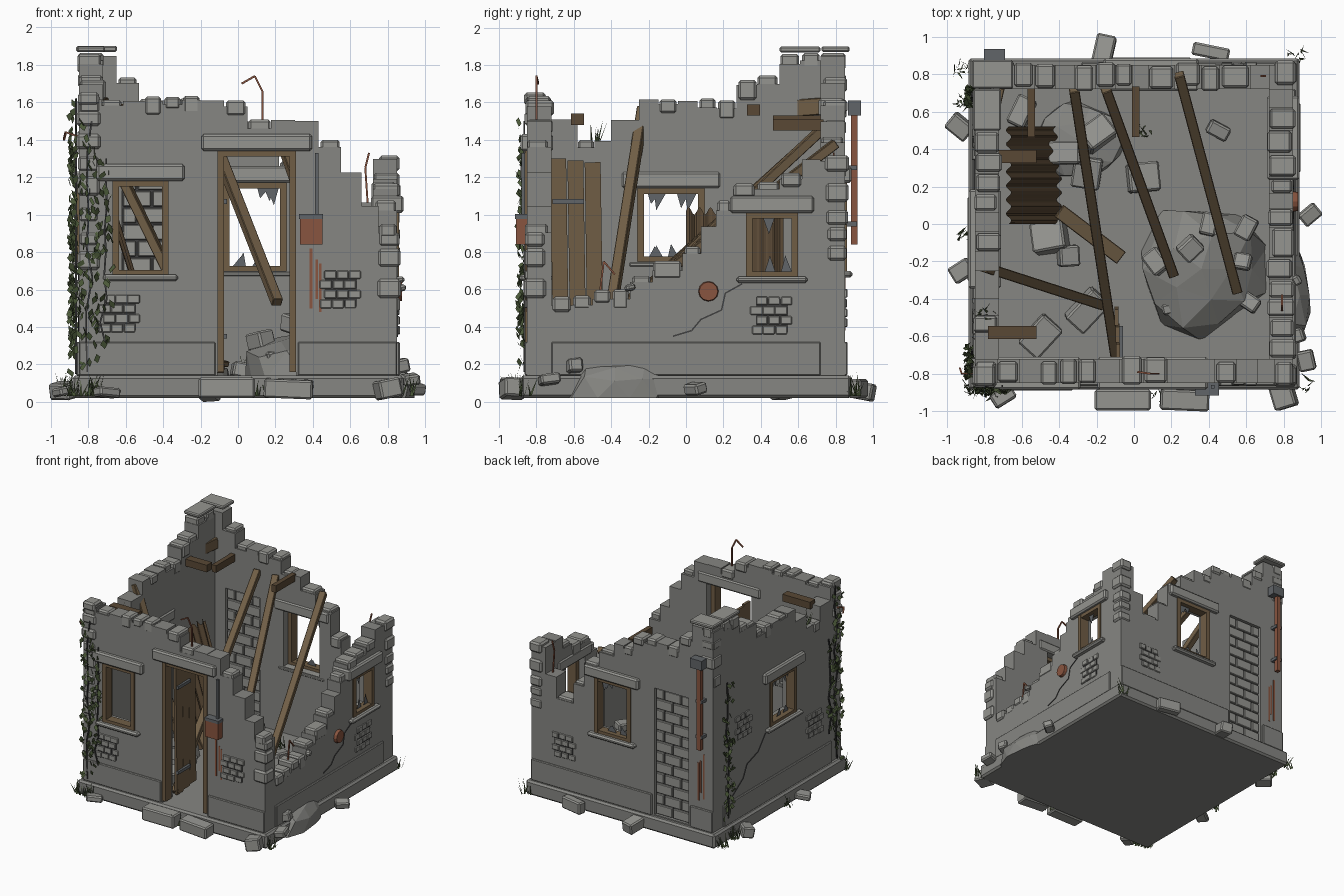
import bpy, bmesh, math, random
from mathutils import Vector, Matrix, Euler

if "Cube" in bpy.data.objects:
    bpy.data.objects.remove(bpy.data.objects["Cube"])
random.seed(7)
R = random.uniform
parts = {}

def mat(name, c):
    m = bpy.data.materials.new(name)
    m.diffuse_color = (*c, 1)
    m.use_nodes = True
    m.node_tree.nodes["Principled BSDF"].inputs["Base Color"].default_value = m.diffuse_color
    return m

WOOD, DARKWOOD = mat("wood", (.16, .11, .06)), mat("dark_wood", (.10, .065, .035))
RUST, LEAF = mat("rust", (.25, .09, .05)), mat("leaf", (.07, .10, .04))
METAL, DARK = mat("metal", (.12, .13, .14)), mat("dark", (.05, .05, .05))
STONE, PLASTER = mat("stone", (.30, .30, .28)), mat("plaster", (.24, .24, .225))

def part(name, m=None, bevel=0):
    if name not in parts:
        parts[name] = (bmesh.new(), m, bevel)
    return parts[name][0]

def box(bm, c, s, rot=(0, 0, 0)):
    bmesh.ops.create_cube(bm, size=1, matrix=Matrix.LocRotScale(Vector(c), Euler(rot), Vector(s)))

def beam(bm, p, q, w, t=None):
    p, q = Vector(p), Vector(q)
    d = q - p
    bmesh.ops.create_cube(bm, size=1, matrix=Matrix.LocRotScale((p + q) / 2, d.to_track_quat('Z', 'Y'), Vector((w, t or w, d.length))))

def path(bm, pts, w):
    for a, b in zip(pts, pts[1:]):
        beam(bm, a, b, w)

# wall coordinates: u along the wall, d depth inward from the outer face
def W(side, u, d, z):
    return Vector({'front': (u, -.85 + d, z), 'back': (u, .85 - d, z),
                   'left': (-.85 + d, u, z), 'right': (.85 - d, u, z)}[side])

def wbox(bm, side, u0, u1, d0, d1, z0, z1):
    a, b = W(side, u0, d0, z0), W(side, u1, d1, z1)
    box(bm, (a + b) / 2, [abs(x) for x in (b - a)])

def wall(side, start, cols, holes, stone_p=.75):
    """Stepped ruined wall: columns (end, top) with openings, capped by loose stones."""
    bm, st = part(side + "_wall", PLASTER), part("wall_top_stones", STONE, .012)
    pieces, u = [], start
    for end, top in cols:
        n = max(1, round((end - u) / .11))
        w = (end - u) / n
        for i in range(n):
            a, b, cap = u + i * w, u + (i + 1) * w, random.random() < stone_p
            pieces.append((a, b, top - (R(.02, .06) if cap else R(0, .015))))
            if cap:
                h = R(.07, .11)
                wbox(st, side, a + R(.002, .012), b - R(.002, .012), R(-.015, .01), R(.11, .145), top - h, top + R(-.012, .005))
        u = end
    us = sorted({round(v, 4) for p in pieces for v in p[:2]} | {v for h in holes for v in h[:2]})
    zs = sorted({.14} | {p[2] for p in pieces} | {v for h in holes for v in h[2:]})
    for u0, u1 in zip(us, us[1:]):
        for z0, z1 in zip(zs, zs[1:]):
            uc, zc = (u0 + u1) / 2, (z0 + z1) / 2
            if not any(a <= uc <= b and zc < t for a, b, t in pieces):
                continue
            if any(h[0] < uc < h[1] and h[2] < zc < h[3] for h in holes):
                continue
            bm.faces.new([bm.verts.new(W(side, *p)) for p in ((u0, 0, z0), (u1, 0, z0), (u1, 0, z1), (u0, 0, z1))])
    bmesh.ops.remove_doubles(bm, verts=bm.verts[:], dist=1e-4)
    g = bmesh.ops.extrude_face_region(bm, geom=bm.faces[:])
    bmesh.ops.translate(bm, verts=[v for v in g['geom'] if isinstance(v, bmesh.types.BMVert)],
                        vec=W(side, 0, .13, 0) - W(side, 0, 0, 0))
    bmesh.ops.recalc_face_normals(bm, faces=bm.faces[:])

def opening(side, u0, u1, z0, z1, sill=True, shards=0):
    """Lintel, sill, timber frame and broken glass."""
    st, fr = part("lintels_and_sills", STONE, .012), part("timber_frames", WOOD)
    wbox(st, side, u0 - .085, u1 + .085, -.035, .14, z1, z1 + .09)
    for a, b in ((u0, u0 + .035), (u1 - .035, u1)):
        wbox(fr, side, a, b, -.01, .07, z0, z1)
    wbox(fr, side, u0, u1, -.008, .068, z1 - .03, z1)
    if sill:
        wbox(st, side, u0 - .05, u1 + .05, -.04, .135, z0 - .035, z0)
        wbox(fr, side, u0, u1, -.008, .068, z0, z0 + .025)
    gl = part("glass_shards", METAL)
    for i in range(shards):
        u, top = R(u0 + .06, u1 - .06), i % 2
        z, s = (z1 - .03, -1) if top else (z0 + .02, 1)
        gl.faces.new([gl.verts.new(W(side, *p)) for p in ((u - .03, .03, z), (u + .03, .03, z), (u + R(-.02, .02), .03, z + s * R(.05, .1)))])

# base slab, floor and plinth bands
box(part("base_slab", PLASTER, .015), (.0, 0, .08), (1.77, 1.77, .12))
pl = part("plinth", PLASTER, .006)
for side, a, b in (('front', -.85, -.12), ('front', .32, .85), ('right', -.72, .72), ('left', -.72, .72), ('back', -.28, .85), ('back', -.85, -.64)):
    wbox(pl, side, a, b, -.014, .05, .14, .32)

# walls
wall('front', -.85, [(-.73, 1.64), (-.5, 1.62), (-.2, 1.64), (.05, 1.62), (.43, 1.51), (.55, 1.4), (.66, 1.24), (.75, 1.05), (.85, .95)],
     [(-.67, -.37, .68, 1.18), (-.11, .31, .14, 1.34)], .6)
wall('back', -.85, [(-.65, 1.86), (-.53, 1.74), (-.1, 1.62), (.08, 1.5), (.22, 1.42), (.36, 1.28), (.46, 1.08), (.62, .92), (.72, 1.08), (.85, 1.3)],
     [(-.08, .26, .7, 1.17), (-.62, -.3, .15, 1.22)], .6)
wall('left', -.72, [(-.58, 1.52), (-.4, 1.4), (-.25, 1.52), (.27, 1.62), (.38, 1.72), (.5, 1.74), (.72, 1.86)], [(-.26, .1, .75, 1.14)], .6)
wall('right', -.72, [(-.5, .57), (-.3, .6), (-.18, .68), (-.02, .76), (.08, .84), (.16, .95), (.25, 1.08), (.5, 1.17), (.62, 1.22), (.72, 1.3)],
     [(.32, .6, .67, 1.01)], .75)
opening('front', -.67, -.37, .68, 1.18)
opening('front', -.11, .31, .16, 1.34, False)
opening('back', -.08, .26, .7, 1.17, True, 7)
opening('left', -.26, .1, .75, 1.14, True, 8)
opening('right', .32, .6, .67, 1.01, True, 3)

# tower caps and stones down broken corners
cap = part("tower_cap", STONE, .008)
box(cap, (-.755, .8, 1.885), (.22, .15, .03))
box(cap, (-.785, .61, 1.883), (.15, .22, .03))
q = part("corner_stones", STONE, .014)
for x, y, z0, z1 in ((-.79, -.8, .7, 1.6), (.8, .8, .75, 1.25), (-.79, .79, 1.35, 1.8), (.8, -.8, .55, .9)):
    z = z0
    while z < z1:
        h = R(.08, .12)
        box(q, (x + math.copysign(.008, x), y + math.copysign(.008, y), z + h / 2), (R(.1, .13), R(.1, .13), h - .01))
        z += h + R(0, .06)

# bricked-up doorway and exposed brick patches
br = part("bricks", STONE, .005)
wbox(part("mortar", DARK), 'back', -.62, -.3, .03, .1, .14, 1.22)
for i in range(12):
    z, off = .15 + i * .089, (i % 2) * .08
    for u0, u1 in ((-.62, -.46 - off), (-.46 - off, -.3 - off), (-.3 - off, -.3)):
        if u1 - u0 > .02:
            wbox(br, 'back', u0 + .005, u1 - .005, .012, .118, z + .004, z + .085)
for side, u, z in (('front', .55, .6), ('front', -.63, .47), ('right', .46, .46), ('back', .55, .5), ('left', -.5, .55), ('front', .03, .46), ('left', .45, .9)):
    if u == .03:
        continue
    wbox(part("patch_backing", DARK), side, u - .085, u + .085, -.003, .02, z - .09, z + .09)
    for r in range(4):
        for k in (-1, 0, 1):
            c, zz = u + k * .065 + (r % 2) * .025 - .012, z - .1 + r * .052
            wbox(br, side, c - .03 - R(0, .01), c + .028, -R(.004, .016), .02, zz, zz + .046)

# cracks
cr = part("cracks", DARK)
for side, pts in (('right', [(-.07, .35), (.03, .38), (.08, .44), (.19, .49), (.21, .58), (.3, .63)]),
                  ('left', [(.6, .35), (.45, .45), (.4, .55), (.25, .6), (.15, .72)])):
    path(cr, [W(side, u, 0, z) for u, z in pts], .008)

# fallen roof beams, stub joists, planks
bmw, dk = part("fallen_beams", WOOD, .004), part("joist_stubs", DARKWOOD)
for p, e in (((-.32, .72, 1.45), (-.1, -.7, .17)), ((-.15, .72, 1.45), (.21, -.27, .53)), ((.24, .8, 1.38), (.55, -.36, .5)), ((-.8, -.23, 1.57), (-.18, -.43, .3))):
    beam(bmw, p, e, .055, .05)
beam(bmw, (-.4, .07, .3), (-.07, -.18, .2), .08, .03)
beam(bmw, (-.78, .47, 1.56), (-.72, .73, 1.58), .06, .09)
for x, y in ((-.55, .6), (.01, .6)):
    box(dk, (x, y, 1.5 - max(0, x) * 2), (.04, .27, .06))
for y in (.36, -.58):
    box(dk, (-.65, y, 1.56 - (y < 0) * .05), (.26, .07, .06))

# open plank door with hinges
door = part("plank_door", WOOD)
for i in range(3):
    box(door, (-.085 - .004 * i, -.675 + i * .092, .73), (.022, .085, 1.14 - .02 * i), (.015, 0, 0))
for z in (.35, 1.07):
    box(part("door_hinges", METAL), (-.068, -.63, z), (.02, .17, .025))

# leaning corrugated sheet
cs, prev = part("corrugated_sheet", DARKWOOD), None
for i in range(57):
    y = i * .52 / 56
    o = .014 * math.sin(i * math.tau / 8)
    row = [cs.verts.new((-.4 + o, y, .16)), cs.verts.new((-.67 + o, y, 1.02 + .02 * math.sin(i)))]
    if prev:
        cs.faces.new((prev[0], row[0], row[1], prev[1]))
    prev = row

# rubble mounds
def mound(c, s):
    bm = part("rubble_mounds", PLASTER)
    g = bmesh.ops.create_icosphere(bm, subdivisions=2, radius=1)
    for v in g['verts']:
        k = R(.85, 1.1)
        v.co = Vector((c[0] + v.co.x * s[0] * k, c[1] + v.co.y * s[1] * k, max(c[2], c[2] + v.co.z * s[2] * k)))
mound((.36, -.24, .12), (.35, .36, .27))
mound((.82, -.38, .02), (.13, .3, .2))
mound((-.3, .45, .12), (.25, .22, .12))

# loose blocks: x, y, z, size
ru = part("loose_blocks", STONE, .01)
for x, y, z, s in ((-.37, .38, .27, .15), (-.2, .48, .22, .17), (-.25, .28, .17, .16), (.05, .25, .16, .16), (-.45, -.07, .17, .17),
                   (-.25, -.46, .19, .17), (-.5, -.6, .16, .16), (-.35, -.17, .17, .12), (.3, -.13, .42, .12), (.12, -.2, .33, .12),
                   (.6, -.02, .33, .1), (.2, -.45, .25, .08), (.58, -.2, .34, .1), (.4, .0, .36, .12), (.62, -.42, .22, .1), (-.6, .6, .18, .14),
                   (.45, .5, .16, .1), (.94, .05, .07, .1), (-.93, .52, .06, .11), (-.92, -.25, .06, .1), (-.16, .93, .06, .12),
                   (.8, -.92, .07, .13), (.92, -.73, .12, .11), (-.7, -.92, .05, .11), (.86, -.6, .19, .1), (.87, -.3, .61, .05)):
    box(ru, (x, y, z), (s * R(.9, 1.3), s * R(.7, 1), s * R(.45, .8)), (R(-.25, .25), R(-.25, .25), R(0, 3)))
box(ru, (.41, .92, .07), (.2, .07, .1), (0, 0, -.2))
st = part("door_steps", STONE, .01)
box(st, (-.06, -.94, .075), (.3, .11, .11))
box(st, (.27, -.94, .07), (.26, .11, .1), (.05, .04, -.04))

# drain pipe, meter box, rust disc and streaks, bent rebar
rp, mt = part("rusty_fittings", RUST), part("metal_fittings", METAL)
beam(rp, (-.76, .9, .84), (-.76, .9, 1.55), .035)
box(mt, (-.745, .9, 1.57), (.11, .07, .08))
for z in (.95, 1.25):
    box(mt, (-.76, .885, z), (.06, .06, .025))
box(rp, (.39, -.88, .91), (.12, .06, .14))
box(mt, (.39, -.88, .99), (.13, .07, .025))
path(mt, [(.42, -.87, 1.0), (.42, -.87, 1.18), (.42, -.87, 1.33)], .018)
bmesh.ops.create_cone(rp, segments=12, radius1=.055, radius2=.05, depth=.03, cap_ends=True,
                      matrix=Matrix.LocRotScale(Vector((.86, .12, .59)), Euler((0, math.pi / 2, 0)), None))
for u, a, b in ((.39, .5, .82), (.42, .55, .76), (.44, .48, .74)):
    wbox(rp, 'front', u - .007, u + .007, -.003, .01, a, b)
    wbox(rp, 'back', -1.16 + u, -1.145 + u, -.003, .01, a - .1, b - .04)
rb = part("bent_rebar", RUST)
path(rb, [(.13, -.8, 1.45), (.13, -.8, 1.66), (.09, -.8, 1.74), (.02, -.79, 1.7)], .01)
path(rb, [(.79, -.47, .5), (.79, -.44, .75), (.79, -.38, .68)], .01)
path(rb, [(.7, .79, .95), (.68, .79, 1.25), (.7, .79, 1.33)], .01)
path(rb, [(-.8, -.8, 1.4), (-.92, -.8, 1.44), (-.93, -.77, 1.4)], .01)

# ivy and grass
iv, stem = part("ivy_leaves", LEAF), part("ivy_stems", DARK)
def ivy(side, u, z0, z1, n):
    pts = [W(side, u + R(-.025, .025), -.015, z0 + (z1 - z0) * i / 8) for i in range(9)]
    path(stem, pts, .009)
    for i in range(n):
        c = W(side, u + R(-.05, .05), -R(.012, .05), R(z0, z1))
        a, b = Vector((R(-1, 1), R(-1, 1), R(-.6, .6))).normalized() * .02, Vector((R(-.6, .6), R(-.6, .6), -1)) * .024
        iv.faces.new([iv.verts.new(c + p) for p in (-b, a, b, -a)])
for side, u, z0, z1, n in (('front', -.8, .16, 1.5, 70), ('front', -.72, .3, 1.3, 45), ('left', -.77, .15, 1.62, 80), ('left', -.69, .4, 1.2, 30), ('left', .68, .2, 1.35, 70)):
    ivy(side, u, z0, z1, n)
gr = part("grass_tufts", LEAF)
for x, y, z, n in ((-.87, -.88, .03, 30), (-.78, -.9, .03, 30), (.86, .9, .03, 14), (-.92, -.06, .03, 10), (.12, -.93, .03, 10), (-.92, .83, .03, 14), (-.9, .65, .03, 25), (-.78, -.48, 1.38, 10), (.05, .5, .14, 10), (.9, -.86, .03, 10)):
    for i in range(n):
        p = Vector((x + R(-.04, .04), y + R(-.03, .03), z))
        a = R(0, 6.28)
        w = Vector((math.cos(a), math.sin(a), 0)) * .007
        gr.faces.new([gr.verts.new(v) for v in (p - w, p + w, p + Vector((R(-.05, .05), R(-.05, .05), R(.06, .13))))])

# turn every collected part into an object
for name, (bm, m, bevel) in parts.items():
    me = bpy.data.meshes.new(name)
    bm.to_mesh(me)
    bm.free()
    ob = bpy.data.objects.new(name, me)
    bpy.context.collection.objects.link(ob)
    if m:
        me.materials.append(m)
    if bevel:
        mod = ob.modifiers.new("worn_edges", 'BEVEL')
        mod.width, mod.segments = bevel, 1
